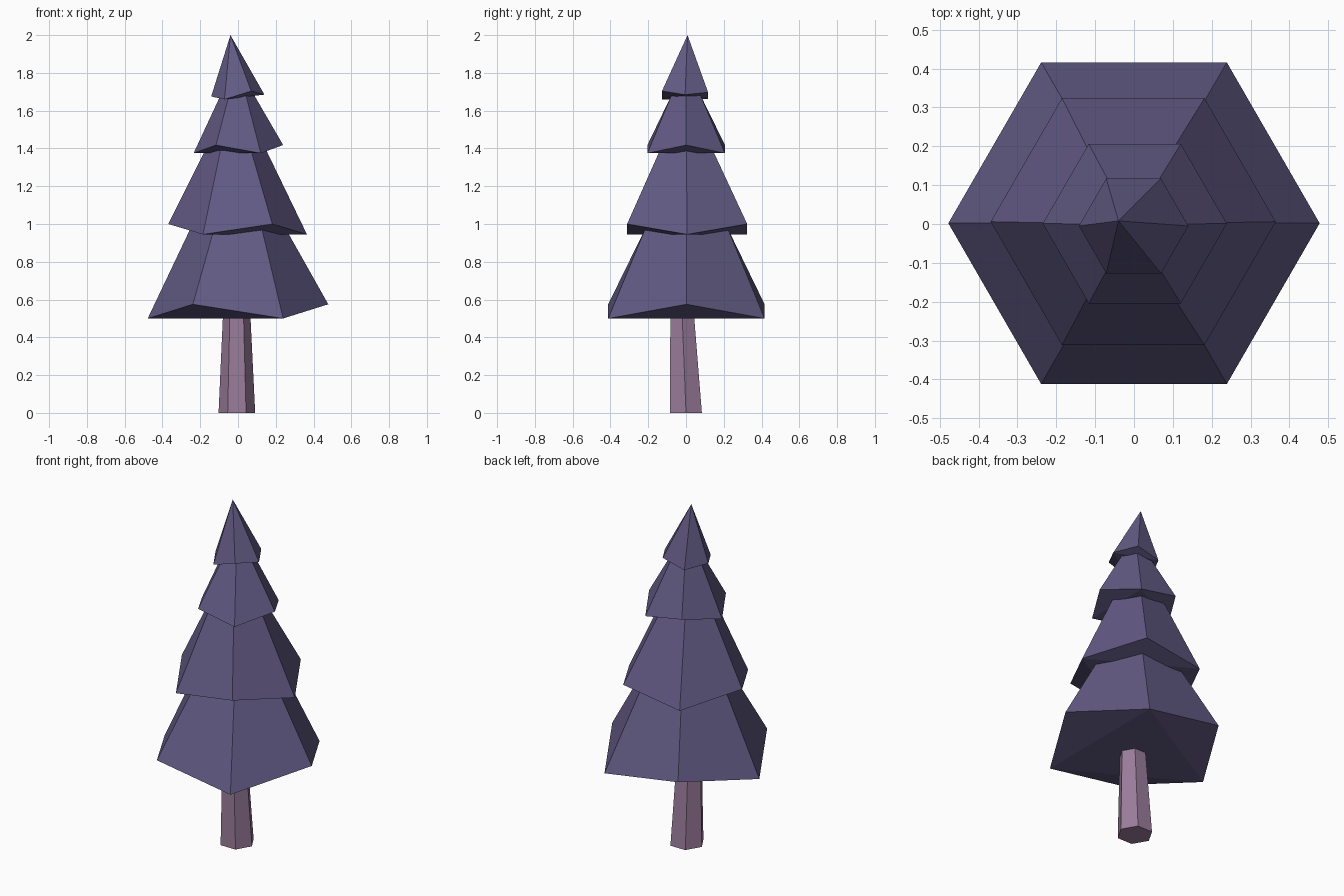
import bpy, bmesh
from math import cos, sin, pi

if "Cube" in bpy.data.objects:
    bpy.data.objects.remove(bpy.data.objects["Cube"])


def material(name, rgb):
    m = bpy.data.materials.new(name)
    m.diffuse_color = (*rgb, 1)
    m.use_nodes = True
    m.node_tree.nodes["Principled BSDF"].inputs["Base Color"].default_value = m.diffuse_color
    return m


def hexagon(cx, cy, r, heights):
    return [(cx + r * cos(i * pi / 3), cy + r * sin(i * pi / 3), z)
            for i, z in enumerate(heights)]


def build(name, mat, base, top, low=None):
    """Six-sided solid from a base ring to a top ring or a single tip."""
    bm = bmesh.new()
    b = [bm.verts.new(p) for p in base]
    t = [bm.verts.new(p) for p in top]
    for i in range(6):
        j = (i + 1) % 6
        bm.faces.new((b[i], b[j], t[0]) if len(t) == 1 else (b[i], b[j], t[j], t[i]))
    if len(t) > 1:
        bm.faces.new(t)
    if low is None:
        bm.faces.new(b[::-1])
    else:
        # Zigzag hem: flat triangle through the low corners, three raised flaps
        lows = [b[(low + k) % 6] for k in (0, 2, 4)]
        bm.faces.new(lows[::-1])
        for k in (0, 2, 4):
            bm.faces.new([b[(low + k + n) % 6] for n in (2, 1, 0)])
    bmesh.ops.recalc_face_normals(bm, faces=bm.faces)
    me = bpy.data.meshes.new(name)
    bm.to_mesh(me)
    bm.free()
    me.materials.append(mat)
    bpy.context.collection.objects.link(bpy.data.objects.new(name, me))


needles = material("needles", (0.122, 0.102, 0.231))
bark = material("bark", (0.33, 0.205, 0.33))

# Trunk
build("trunk", bark, hexagon(-0.006, 0, 0.097, [0] * 6),
      hexagon(-0.007, -0.02, 0.073, [0.508] * 6))

# Foliage tiers: hem (cx, cy, radius, corner heights), top ring, first low corner
tiers = [
    ((0, 0.002, 0.478, [0.575, 0.5] * 3), (0.0, 0.003, 0.25, [0.98] * 6), 1),
    ((-0.002, 0.006, 0.367, [0.945, 1.0] * 3), (-0.012, 0.002, 0.162, [1.39] * 6), 0),
    ((0.002, 0.001, 0.237, [1.418, 1.375] * 3), (-0.003, 0, 0.09, [1.68] * 6), 1),
]
for n, (hem, top, low) in enumerate(tiers, 1):
    build(f"foliage_tier_{n}", needles, hexagon(*hem), hexagon(*top), low)

# Pointed crown with a slightly off-centre tip
build("foliage_crown", needles,
      hexagon(-0.001, -0.005, 0.141, [1.685, 1.697, 1.662, 1.675, 1.66, 1.704]),
      [(-0.04, 0.008, 2.0)], 0)
